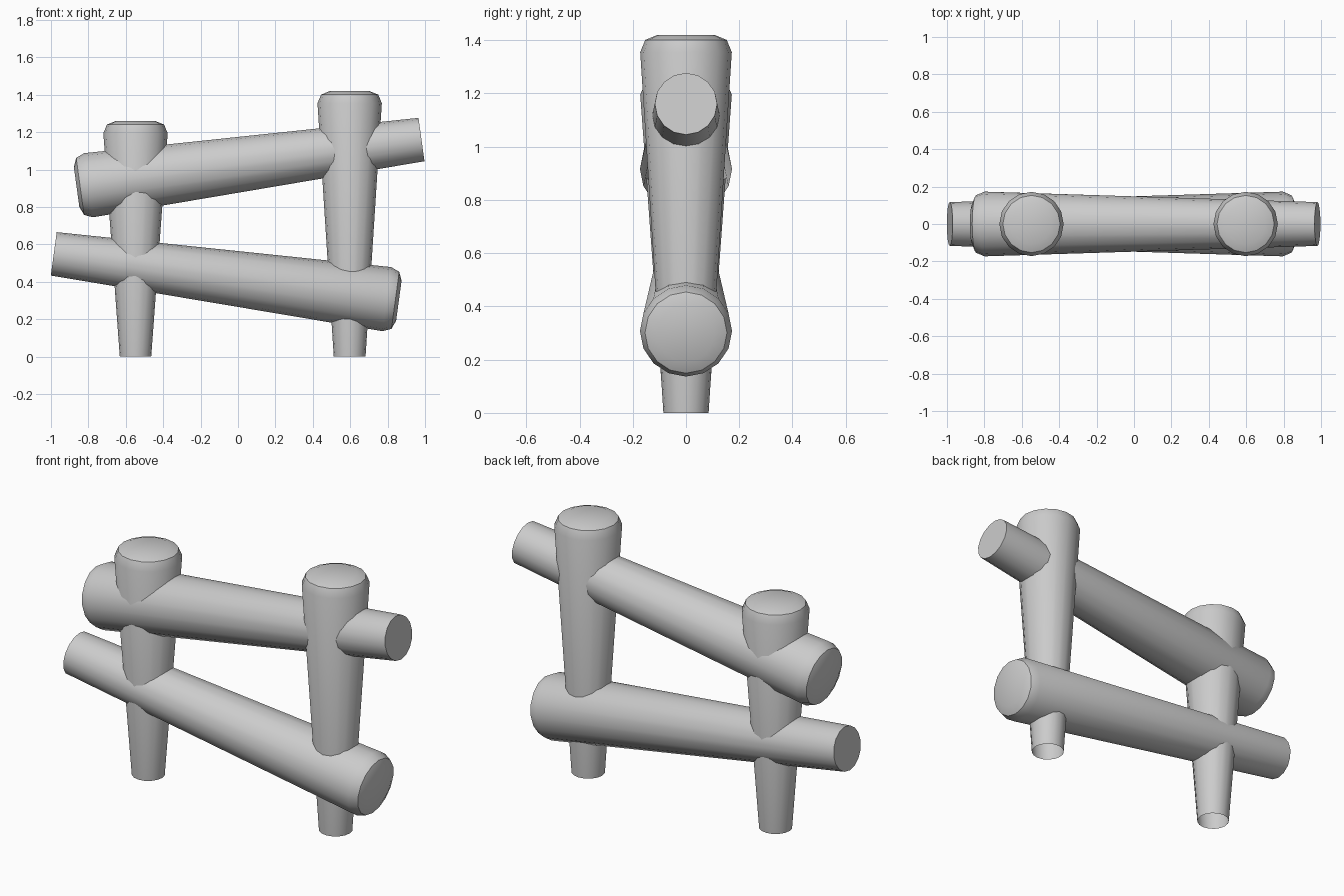
import bpy, bmesh, math
from mathutils import Vector

if "Cube" in bpy.data.objects:
    bpy.data.objects.remove(bpy.data.objects["Cube"])

SIDES = 16
BEVEL = 0.065


def log(name, start, end, r_start, r_end, cap_start):
    """Tapered log with a rounded rim at its thick end."""
    start, end = Vector(start), Vector(end)
    length = (end - start).length
    k = BEVEL * (1 - math.sqrt(0.5))
    profile = [(r_start, 0), (r_end, length - BEVEL),
               (r_end - k, length - k), (r_end - BEVEL, length)]
    bm = bmesh.new()
    rings = [[bm.verts.new((r * math.cos(math.tau * i / SIDES),
                            r * math.sin(math.tau * i / SIDES), h))
              for i in range(SIDES)] for r, h in profile]
    for a, b in zip(rings, rings[1:]):
        for i in range(SIDES):
            j = (i + 1) % SIDES
            bm.faces.new((a[i], a[j], b[j], b[i]))
    bm.faces.new(rings[-1])
    if cap_start:
        bm.faces.new(rings[0][::-1])
    mesh = bpy.data.meshes.new(name)
    bm.to_mesh(mesh)
    bm.free()
    obj = bpy.data.objects.new(name, mesh)
    bpy.context.collection.objects.link(obj)
    # Tilt in the x-z plane so the log runs from start to end
    d = end - start
    obj.location = start
    obj.rotation_euler = (0, math.atan2(d.x, d.z), 0)
    bpy.ops.object.select_all(action='DESELECT')
    obj.select_set(True)
    bpy.context.view_layer.objects.active = obj
    bpy.ops.object.shade_smooth_by_angle(angle=math.radians(40))
    return obj


# Upright posts, thin at the ground and open underneath
log("left_post", (-0.548, 0, 0), (-0.548, 0, 1.26), 0.084, 0.172, False)
log("right_post", (0.597, 0, 0), (0.597, 0, 1.42), 0.085, 0.172, False)

# Slanted rails, thick at opposite ends
log("upper_rail", (0.981, 0, 1.161), (-0.863, 0, 0.908), 0.117, 0.173, True)
log("lower_rail", (-0.985, 0, 0.55), (0.86, 0, 0.299), 0.117, 0.173, True)
